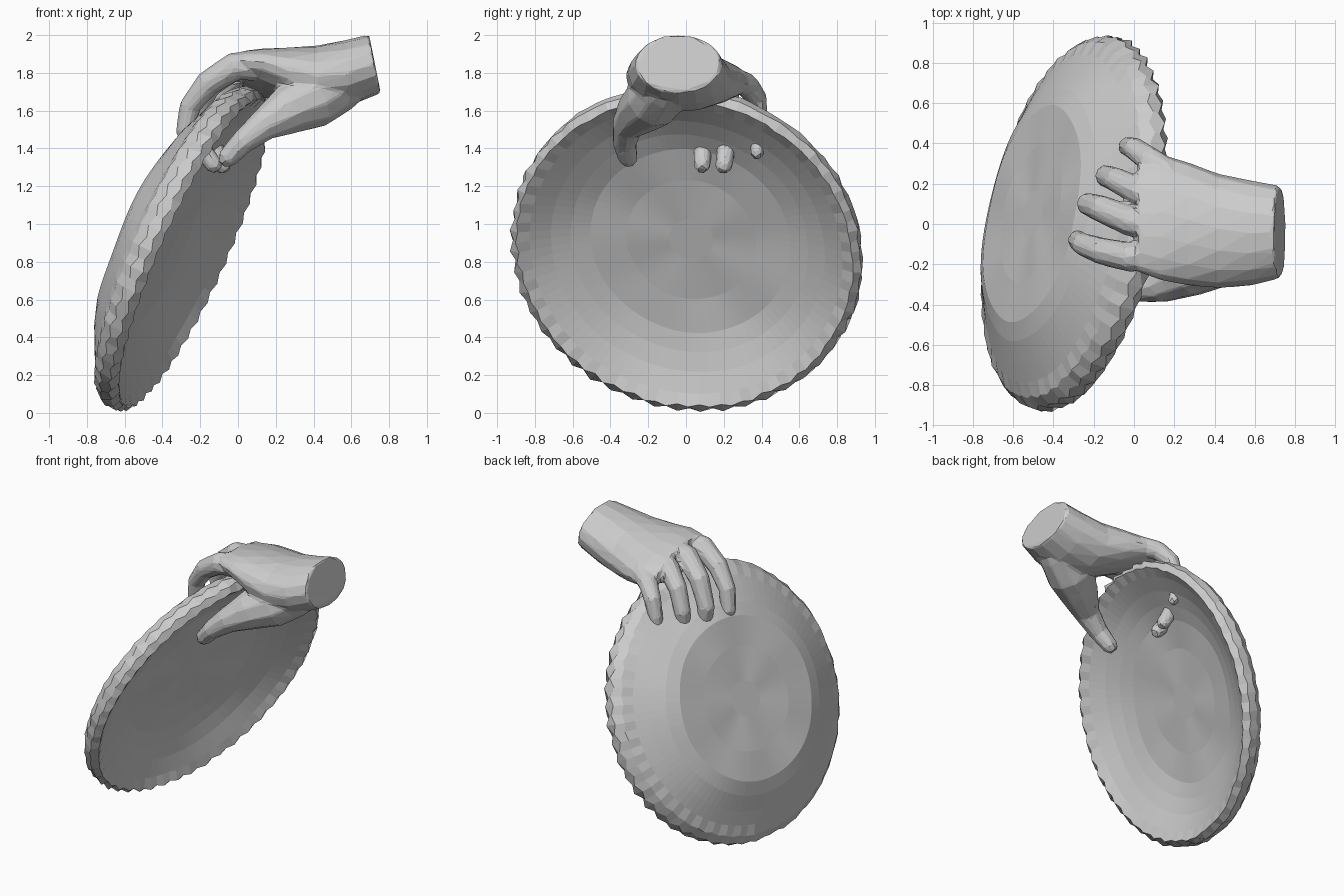
import bpy, bmesh, random
from math import sin, cos, pi
from mathutils import Vector

random.seed(4)


def make_object(name, bm):
    bmesh.ops.recalc_face_normals(bm, faces=bm.faces)
    me = bpy.data.meshes.new(name)
    bm.to_mesh(me)
    bm.free()
    ob = bpy.data.objects.new(name, me)
    bpy.context.collection.objects.link(ob)
    return ob


def bridge(bm, rings, caps=True):
    n = len(rings[0])
    for a, b in zip(rings, rings[1:]):
        for i in range(n):
            j = (i + 1) % n
            bm.faces.new((a[i], a[j], b[j], b[i]))
    if caps:
        bm.faces.new(rings[0])
        bm.faces.new(rings[-1])


# Dish: revolved thick profile (radius, height, ruffle), tilted into place
V = Vector((0.21, 0.977, 0)).normalized()
U = Vector((0.39, -0.084, 0.916)).normalized()
N = V.cross(U).normalized()
C = Vector((-0.267, 0, 0.86))
profile = [(0.12, -0.265, 0), (0.35, -0.27, 0), (0.55, -0.268, 0), (0.64, -0.235, 0),
           (0.74, -0.185, 0), (0.83, -0.14, 0), (0.9, -0.11, 0.5),
           (0.942, -0.055, 1), (0.942, 0.0, -1), (0.905, 0.035, 0.6),
           (0.845, 0.0, 0), (0.74, -0.055, 0), (0.64, -0.095, 0), (0.54, -0.125, 0),
           (0.35, -0.143, 0), (0.12, -0.146, 0)]
SEG = 96
bm = bmesh.new()
rings = []
for r, h, ruffle in profile:
    ring = []
    for i in range(SEG):
        a = 2 * pi * i / SEG
        wave = ruffle * (1 if i % 2 else -1)
        rr = r + 0.006 * wave + (random.uniform(-0.006, 0.006) if ruffle else 0)
        hh = h + 0.011 * wave
        if 0.3 < r < 0.9:
            hh += 0.005 * sin(5 * a + 8 * r)
        ring.append(bm.verts.new(C + U * rr * 0.98 * cos(a) + V * rr * sin(a) + N * hh))
    rings.append(ring)
bridge(bm, rings)
make_object("dish", bm)

# Hand: palm loft, fingers and thumb, fused with a remesh
bm = bmesh.new()
# x, y, z of centre, half width, half height, roll, lean
sections = [(0.725, -0.04, 1.848, 0.23, 0.155, 0.0, 0.2),
            (0.58, -0.045, 1.80, 0.262, 0.172, 0.0, 0.1),
            (0.42, -0.035, 1.77, 0.285, 0.175, -0.06, 0.0),
            (0.27, 0.0, 1.78, 0.31, 0.15, -0.14, 0.0),
            (0.13, 0.035, 1.8, 0.32, 0.115, -0.2, 0.0),
            (0.02, 0.03, 1.815, 0.275, 0.088, -0.2, 0.0)]
rings = []
for x, y, z, w, h, roll, lean in sections:
    ring = []
    for i in range(16):
        a = 2 * pi * i / 16
        py, pz = w * cos(a), h * sin(a)
        q = Vector((-lean * pz, py * cos(roll) - pz * sin(roll),
                    py * sin(roll) + pz * cos(roll)))
        ring.append(bm.verts.new(Vector((x, y, z)) + q))
    rings.append(ring)
bridge(bm, rings)


def finger(points, radii):
    pts = [Vector(p) for p in points]
    tip_dir = (pts[-1] - pts[-2]).normalized()
    pts.append(pts[-1] + tip_dir * radii[-1] * 0.7)
    radii = radii + [radii[-1] * 0.6]
    rings = []
    for i, p in enumerate(pts):
        t = pts[min(i + 1, len(pts) - 1)] - pts[max(i - 1, 0)]
        side = Vector((0, 1, 0)).cross(t).normalized()
        up = t.cross(side).normalized()
        rings.append([bm.verts.new(p + radii[i] * (side * cos(2 * pi * k / 10)
                                                   + up * sin(2 * pi * k / 10)))
                      for k in range(10)])
    bridge(bm, rings)


R = [0.08, 0.076, 0.068, 0.057, 0.051, 0.048]
# index, middle, ring, little
finger([(0.1, -0.15, 1.835), (-0.02, -0.165, 1.835), (-0.16, -0.135, 1.745),
        (-0.255, -0.1, 1.62), (-0.28, -0.08, 1.48)], R[:5])
finger([(0.1, -0.01, 1.84), (-0.02, 0.015, 1.835), (-0.16, 0.075, 1.73),
        (-0.23, 0.1, 1.56), (-0.2, 0.09, 1.41), (-0.125, 0.085, 1.31)], R)
finger([(0.13, 0.12, 1.82), (0.02, 0.165, 1.8), (-0.09, 0.22, 1.7),
        (-0.14, 0.24, 1.56), (-0.13, 0.215, 1.41), (-0.08, 0.2, 1.305)],
       [0.074, 0.07, 0.062, 0.055, 0.051, 0.048])
finger([(0.18, 0.25, 1.765), (0.07, 0.325, 1.735), (0.0, 0.375, 1.66),
        (-0.03, 0.385, 1.55), (-0.04, 0.38, 1.44), (-0.015, 0.375, 1.37)],
       [0.068, 0.064, 0.057, 0.049, 0.042, 0.036])
# thumb
finger([(0.66, -0.06, 1.81), (0.54, -0.11, 1.735), (0.4, -0.17, 1.66),
        (0.26, -0.24, 1.6), (0.13, -0.31, 1.52),
        (0.02, -0.325, 1.43), (-0.06, -0.305, 1.345)],
       [0.11, 0.14, 0.155, 0.13, 0.084, 0.064, 0.053])
hand = make_object("hand", bm)
m = hand.modifiers.new("fuse", 'REMESH')
m.mode = 'VOXEL'
m.voxel_size = 0.012
m = hand.modifiers.new("soften", 'SMOOTH')
m.factor = 0.5
m.iterations = 6
m = hand.modifiers.new("facet", 'DECIMATE')
m.ratio = 0.04
